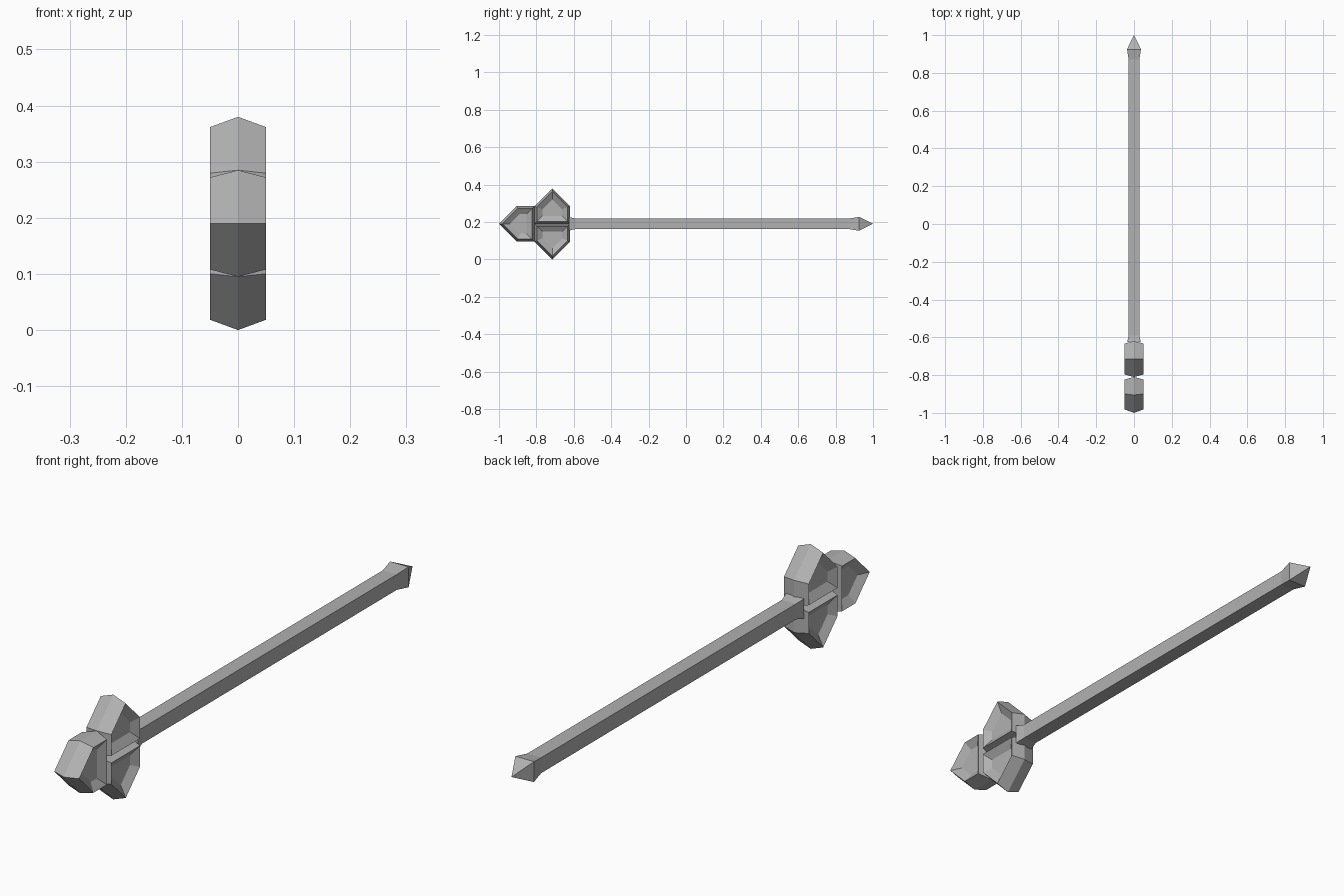
import bpy, bmesh, math

if "Cube" in bpy.data.objects:
    bpy.data.objects.remove(bpy.data.objects["Cube"])

ZC = 0.19   # height of the shaft axis
A = 0.095   # half width of a head lobe

metal = bpy.data.materials.new("dark_metal")
metal.diffuse_color = (0.44, 0.44, 0.44, 1)
metal.use_nodes = True
metal.node_tree.nodes["Principled BSDF"].inputs["Base Color"].default_value = metal.diffuse_color


def loft(name, rings):
    """Join equal-length rings of points into a closed solid."""
    n = len(rings[0])
    verts = [p for r in rings for p in r]
    faces = [tuple(reversed(range(n))),
             tuple(range((len(rings) - 1) * n, len(rings) * n))]
    for i in range(len(rings) - 1):
        for j in range(n):
            k = (j + 1) % n
            faces.append((i * n + j, i * n + k, (i + 1) * n + k, (i + 1) * n + j))
    me = bpy.data.meshes.new(name)
    me.from_pydata(verts, [], faces)
    bm = bmesh.new()
    bm.from_mesh(me)
    bmesh.ops.recalc_face_normals(bm, faces=bm.faces)
    bm.to_mesh(me)
    bm.free()
    me.materials.append(metal)
    ob = bpy.data.objects.new(name, me)
    bpy.context.collection.objects.link(ob)
    return ob


def house(x, d):
    """House-shaped pentagon at depth x, inset evenly by d."""
    w, s = A - d, A - d * (math.sqrt(2) - 1)
    return [(x, -w, d), (x, w, d), (x, w, s),
            (x, 0, 2 * A - d * math.sqrt(2)), (x, -w, s)]


# Head lobes: ridged outer edge, sharp rim, recessed side panels
half = [(0.03, 0.042), (0.05, 0.013)]
section = [(-x, d) for x, d in half] + [(0, 0)] + half[::-1]
for name, y, angle in (("upper_lobe", -0.715, 0),
                       ("lower_lobe", -0.715, math.pi),
                       ("front_lobe", -0.81, math.pi / 2)):
    lobe = loft(name, [house(x, d) for x, d in section])
    lobe.location = (0, y, ZC)
    lobe.rotation_euler = (angle, 0, 0)

# Square shaft with flared collar and pyramid end
profile = [(-0.625, 0.036), (-0.59, 0.028),
           (0.87, 0.028), (0.925, 0.037), (1.0, 0.0002)]
loft("shaft", [[(-h, y, ZC - h), (-h, y, ZC + h), (h, y, ZC + h), (h, y, ZC - h)]
               for y, h in profile])
